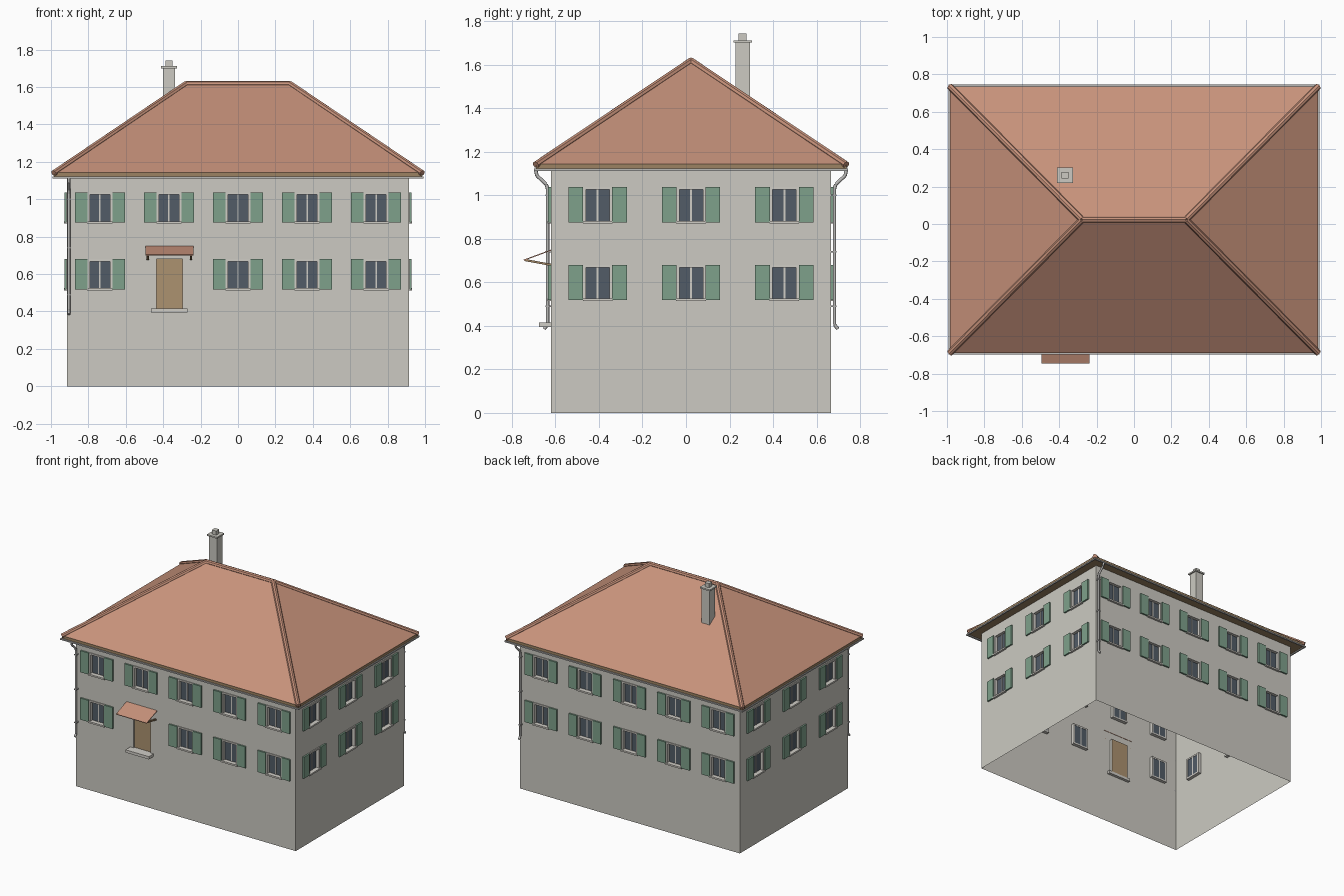
import bpy, bmesh, math
from mathutils import Matrix, Vector

if "Cube" in bpy.data.objects:
    bpy.data.objects.remove(bpy.data.objects["Cube"])

YC = 0.023                 # depth centre of the house
WX, WY, WZ = 0.915, 0.643, 1.125   # wall half width, half depth, height


def srgb(r, g, b):
    f = lambda c: c / 12.92 if c <= 0.04045 else ((c + 0.055) / 1.055) ** 2.4
    return (f(r / 255), f(g / 255), f(b / 255), 1)


def material(name, *rgb):
    m = bpy.data.materials.new(name)
    m.diffuse_color = srgb(*rgb)
    m.use_nodes = True
    m.node_tree.nodes["Principled BSDF"].inputs["Base Color"].default_value = m.diffuse_color
    return m


PLASTER = material("plaster", 204, 202, 194)
TILE = material("roof_tile", 199, 146, 123)
GREEN = material("shutter_green", 126, 161, 139)
GLASS = material("window_glass", 82, 92, 103)
FRAME = material("stone_frame", 208, 205, 198)
DOOR = material("door_wood", 172, 146, 112)
WOOD = material("eaves_wood", 156, 130, 98)
METAL = material("gutter_metal", 185, 184, 182)


def finish(name, bm, mat, smooth=False):
    me = bpy.data.meshes.new(name)
    bm.to_mesh(me)
    bm.free()
    me.materials.append(mat)
    ob = bpy.data.objects.new(name, me)
    bpy.context.collection.objects.link(ob)
    if smooth:
        bpy.ops.object.select_all(action='DESELECT')
        ob.select_set(True)
        bpy.context.view_layer.objects.active = ob
        bpy.ops.object.shade_smooth_by_angle(angle=math.radians(50))
    return ob


def box(bm, lo, hi, m=Matrix()):
    lo, hi = Vector(lo), Vector(hi)
    t = Matrix.Translation((lo + hi) / 2) @ Matrix.Diagonal((*(hi - lo), 1))
    bmesh.ops.create_cube(bm, size=1, matrix=m @ t)


def rod(bm, a, b, r, sides=8):
    a, b = Vector(a), Vector(b)
    q = (b - a).to_track_quat('Z', 'Y').to_matrix().to_4x4()
    bmesh.ops.create_cone(bm, cap_ends=True, segments=sides, radius1=r, radius2=r,
                          depth=(b - a).length, matrix=Matrix.Translation((a + b) / 2) @ q)


def side(angle, dist):
    # local frame of a wall: x along it, -y outward
    return (Matrix.Translation((0, YC, 0)) @ Matrix.Rotation(math.radians(angle), 4, 'Z')
            @ Matrix.Translation((0, -dist, 0)))


LONG = [-0.738, -0.369, 0, 0.369, 0.738]
SHORT = [-0.429, 0, 0.429]
UP, LOW = 0.957, 0.60
DX = -0.367                # door position
SIDES = {"front": (side(0, WY), WX, LONG), "right": (side(90, WX), WY, SHORT),
         "back": (side(180, WY), WX, LONG), "left": (side(270, WX), WY, SHORT)}

walls, frames, panes, shutters = (bmesh.new() for _ in range(4))
for name, (m, half, cols) in SIDES.items():
    wins = [(u, z) for u in cols for z in (UP, LOW)
            if not (name == "front" and z == LOW and u == -0.369)]
    holes = [(u - 0.056, u + 0.056, z - 0.078, z + 0.072) for u, z in wins]
    if name == "front":
        holes.append((DX - 0.072, DX + 0.072, 0.415, 0.683))
    # wall sheet as a grid of cells, leaving the openings out
    us = sorted({-half, half, *(h[0] for h in holes), *(h[1] for h in holes)})
    zs = sorted({0, WZ, *(h[2] for h in holes), *(h[3] for h in holes)})
    for u0, u1 in zip(us, us[1:]):
        for z0, z1 in zip(zs, zs[1:]):
            cu, cz = (u0 + u1) / 2, (z0 + z1) / 2
            if any(h[0] < cu < h[1] and h[2] < cz < h[3] for h in holes):
                continue
            walls.faces.new([walls.verts.new(m @ Vector(p)) for p in
                             ((u0, 0, z0), (u1, 0, z0), (u1, 0, z1), (u0, 0, z1))])
    for u, z in wins:
        # surround, sill, middle bar, pane and a pair of shutters
        for s in (-1, 1):
            a, b = sorted((u + s * 0.054, u + s * 0.066))
            box(frames, (a, -0.006, z - 0.078), (b, 0.025, z + 0.08), m)
            a, b = sorted((u + s * 0.066, u + s * 0.134))
            box(shutters, (a, -0.013, z - 0.082), (b, -0.001, z + 0.08), m)
        box(frames, (u - 0.054, -0.006, z + 0.068), (u + 0.054, 0.025, z + 0.08), m)
        box(frames, (u - 0.068, -0.016, z - 0.087), (u + 0.068, 0.025, z - 0.075), m)
        box(frames, (u - 0.004, 0.013, z - 0.075), (u + 0.004, 0.025, z + 0.068), m)
        box(panes, (u - 0.054, 0.017, z - 0.075), (u + 0.054, 0.023, z + 0.068), m)
bmesh.ops.remove_doubles(walls, verts=walls.verts, dist=1e-5)
finish("walls", walls, PLASTER)
finish("window_frames", frames, FRAME)
finish("window_panes", panes, GLASS)
finish("shutters", shutters, GREEN)

# front door, step and canopy
F = SIDES["front"][0]
bm = bmesh.new()
box(bm, (DX - 0.072, 0.012, 0.415), (DX + 0.072, 0.022, 0.683), F)
finish("door", bm, DOOR)
bm = bmesh.new()
for s in (-1, 1):
    a, b = sorted((DX + s * 0.070, DX + s * 0.073))
    box(bm, (a, 0, 0.415), (b, 0.022, 0.683), F)
box(bm, (DX - 0.072, 0, 0.681), (DX + 0.072, 0.022, 0.684), F)
box(bm, (DX - 0.097, -0.056, 0.395), (DX + 0.097, 0.022, 0.416), F)
finish("door_step_and_reveal", bm, FRAME)
bm = bmesh.new()
tilt = math.atan2(0.046, 0.125)
cm = F @ Matrix.Translation((DX, 0, 0.75)) @ Matrix.Rotation(tilt, 4, 'X')
box(bm, (-0.128, -0.134, -0.005), (0.128, 0.0, 0.0), cm)
finish("canopy", bm, TILE)
bm = bmesh.new()
bt = F @ Matrix.Translation((DX, 0, 0.682)) @ Matrix.Rotation(-math.atan2(0.022, 0.12), 4, 'X')
for s in (-1, 1):
    box(bm, (s * 0.116 - 0.006, -0.122, -0.007), (s * 0.116 + 0.006, 0, 0.003), bt)
finish("canopy_brackets", bm, WOOD)

# hipped roof
EX, EY, EZ, RX, RZ = 0.985, 0.713, 1.143, 0.278, 1.622
bm = bmesh.new()
c = [bm.verts.new((x * EX, YC + y * EY, EZ)) for x, y in ((-1, -1), (1, -1), (1, 1), (-1, 1))]
l, r = (bm.verts.new((x, YC, RZ)) for x in (-RX, RX))
for f in ((c[0], c[1], r, l), (c[1], c[2], r), (c[2], c[3], l, r), (c[3], c[0], l)):
    bm.faces.new(f)
finish("roof", bm, TILE)

# ridge and hip caps
bm = bmesh.new()
rod(bm, (-RX, YC, RZ - 0.008), (RX, YC, RZ - 0.008), 0.018)
for sx in (-1, 1):
    for sy in (-1, 1):
        rod(bm, (sx * EX, YC + sy * EY, EZ - 0.004), (sx * RX, YC, RZ - 0.006), 0.017)
finish("ridge_caps", bm, TILE)

# wooden eaves under the tiles
bm = bmesh.new()
box(bm, (-EX, YC - EY, 1.12), (EX, YC + EY, 1.142))
finish("eaves", bm, WOOD)

# gutters along every side
bm = bmesh.new()
for s in (-1, 1):
    a, b = sorted((YC + s * (EY - 0.004), YC + s * (EY + 0.009)))
    box(bm, (-0.992, a, 1.112), (0.992, b, 1.122))
    a, b = sorted((s * (EX - 0.004), s * (EX + 0.007)))
    box(bm, (a, YC - EY, 1.112), (b, YC + EY, 1.122))
finish("gutters", bm, METAL)

# downpipes at two opposite corners, with clips
path = [(-0.07, 1.115), (-0.065, 1.09), (-0.022, 1.05), (-0.016, 1.03),
        (-0.016, 0.405), (-0.032, 0.385)]
for name in ("front", "back"):
    m = SIDES[name][0]
    bm = bmesh.new()
    pts = [m @ Vector((-0.904, d, z)) for d, z in path]
    for a, b in zip(pts, pts[1:]):
        rod(bm, a, b, 0.008)
    for z in (0.49, 0.74, 1.0):
        box(bm, (-0.913, -0.025, z - 0.004), (-0.895, 0, z + 0.004), m)
    finish(name + "_downpipe", bm, METAL, True)

# chimney
bm = bmesh.new()
CX, CY = -0.369, 0.26
for h, z0, z1 in ((0.033, 1.40, 1.702), (0.042, 1.70, 1.711), (0.018, 1.711, 1.742)):
    box(bm, (CX - h, CY - h, z0), (CX + h, CY + h, z1))
finish("chimney", bm, PLASTER)
